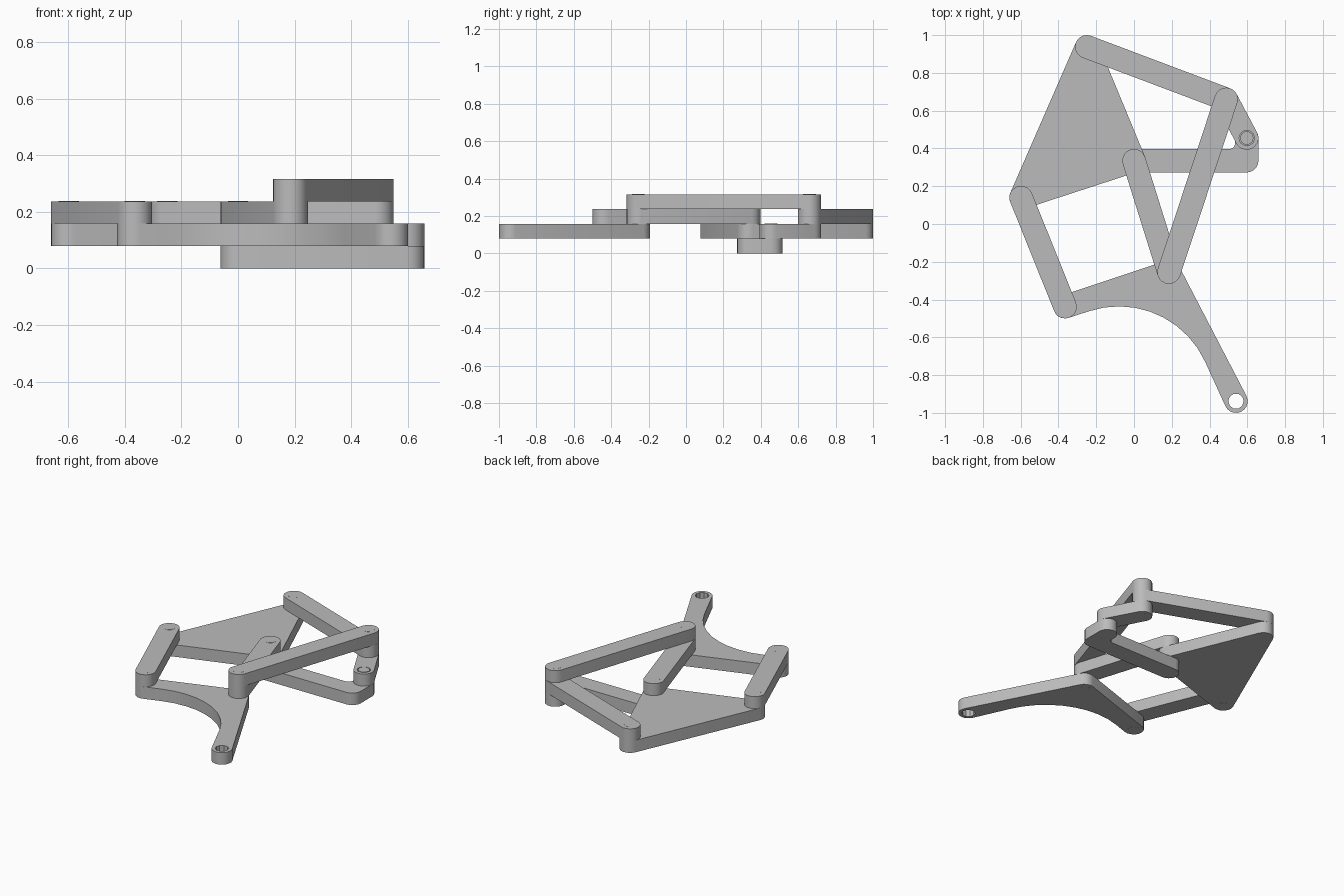
import bpy, bmesh, math
from mathutils import Vector

if "Cube" in bpy.data.objects:
    bpy.data.objects.remove(bpy.data.objects["Cube"], do_unlink=True)

T = 0.079        # plate thickness
R = 0.062        # rounded end radius
PIN = 0.036      # pin radius
HOLE = 0.041     # open hole radius

# One grey for the whole mechanism
grey = bpy.data.materials.new("plain grey")
grey.use_nodes = True
colour = (0.5, 0.5, 0.5, 1)
grey.diffuse_color = colour
grey.node_tree.nodes["Principled BSDF"].inputs["Base Color"].default_value = colour

# Joint centres seen from above
rocker_top = Vector((-0.25, 0.938))
rocker_side = Vector((-0.598, 0.14))
rocker_pivot = Vector((0, 0.335))
foot_knee = Vector((-0.365, -0.438))
foot_hip = Vector((0.185, -0.255))
foot_tip = Vector((0.54, -0.938))
crank_end = Vector((0.488, 0.66))
crank_pivot = Vector((0.597, 0.455))
frame_corner = Vector((0.597, 0.335))


def circle(centre, radius, sides):
    return [centre + Vector((math.cos(a), math.sin(a))) * radius
            for a in (i * math.tau / sides for i in range(sides))]


def belt(discs):
    """Outline wrapped counter-clockwise round discs; negative radius is concave."""
    heads = []
    for i, (p, a) in enumerate(discs):
        q, b = discs[(i + 1) % len(discs)]
        d = q - p
        heads.append(math.atan2(d.y, d.x) - math.asin((b - a) / d.length))
    points = []
    for i, (p, r) in enumerate(discs):
        turn = (heads[i] - heads[i - 1]) % math.tau
        if r < 0:
            turn -= math.tau
        steps = max(3, round(abs(turn) / math.radians(9 if r < 0 else 18)))
        for k in range(steps + 1):
            h = heads[i - 1] + turn * k / steps
            points.append(p + Vector((math.sin(h), -math.cos(h))) * r)
    return points


def plate(name, loops, z0, z1):
    """Flat plate from an outline and optional hole loops."""
    bm = bmesh.new()
    edges = []
    for loop in loops:
        vs = [bm.verts.new((p.x, p.y, z0)) for p in loop]
        edges += [bm.edges.new((v, vs[(i + 1) % len(vs)])) for i, v in enumerate(vs)]
    bmesh.ops.triangle_fill(bm, use_beauty=True, edges=edges, normal=(0, 0, 1))
    raised = bmesh.ops.extrude_face_region(bm, geom=bm.faces[:], use_keep_orig=True)
    top = [g for g in raised["geom"] if isinstance(g, bmesh.types.BMVert)]
    bmesh.ops.translate(bm, verts=top, vec=(0, 0, z1 - z0))
    bmesh.ops.recalc_face_normals(bm, faces=bm.faces[:])
    mesh = bpy.data.meshes.new(name)
    bm.to_mesh(mesh)
    bm.free()
    mesh.materials.append(grey)
    obj = bpy.data.objects.new(name, mesh)
    bpy.context.collection.objects.link(obj)
    bpy.ops.object.select_all(action="DESELECT")
    obj.select_set(True)
    bpy.context.view_layer.objects.active = obj
    bpy.ops.object.shade_smooth_by_angle(angle=math.radians(30))


def part(name, layer, discs, holes=()):
    loops = [belt(discs)] + [circle(h, HOLE, 10) for h in holes]
    plate(name, loops, layer * T, (layer + 1) * T)


# Ground frame with a rounded inner corner
part("ground_frame", 0, [(rocker_pivot, R), (frame_corner, R), (crank_pivot, R),
                         (frame_corner + Vector((-0.092, 0.092)), -0.03)])

# Rocker triangle, crank and curved foot
part("rocker_plate", 1, [(rocker_top, R), (rocker_side, R), (rocker_pivot, R)])
part("crank", 1, [(crank_end, R), (crank_pivot, R)], [crank_pivot])
part("foot", 1, [(foot_knee, R), (Vector((-0.08, -0.938)), -0.502),
                 (foot_tip, R), (foot_hip, R)], [foot_tip])

# Straight links
for name, layer, a, b in (
        ("upper_link", 2, rocker_top, crank_end),
        ("middle_link", 2, rocker_pivot, foot_hip),
        ("side_link", 2, rocker_side, foot_knee),
        ("drive_link", 3, foot_hip, crank_end)):
    part(name, layer, [(a, R), (b, R)])

# Pins, a hair proud of the plates they join
for name, centre, low, high in (
        ("rocker_top_pin", rocker_top, 1, 3), ("rocker_side_pin", rocker_side, 1, 3),
        ("rocker_pivot_pin", rocker_pivot, 0, 3), ("foot_knee_pin", foot_knee, 1, 3),
        ("foot_hip_pin", foot_hip, 1, 4), ("crank_end_pin", crank_end, 1, 4),
        ("crank_pivot_pin", crank_pivot, 0, 2)):
    plate(name, [circle(centre, PIN, 10)], max(0.0005, low * T - 0.0005), high * T + 0.0005)
